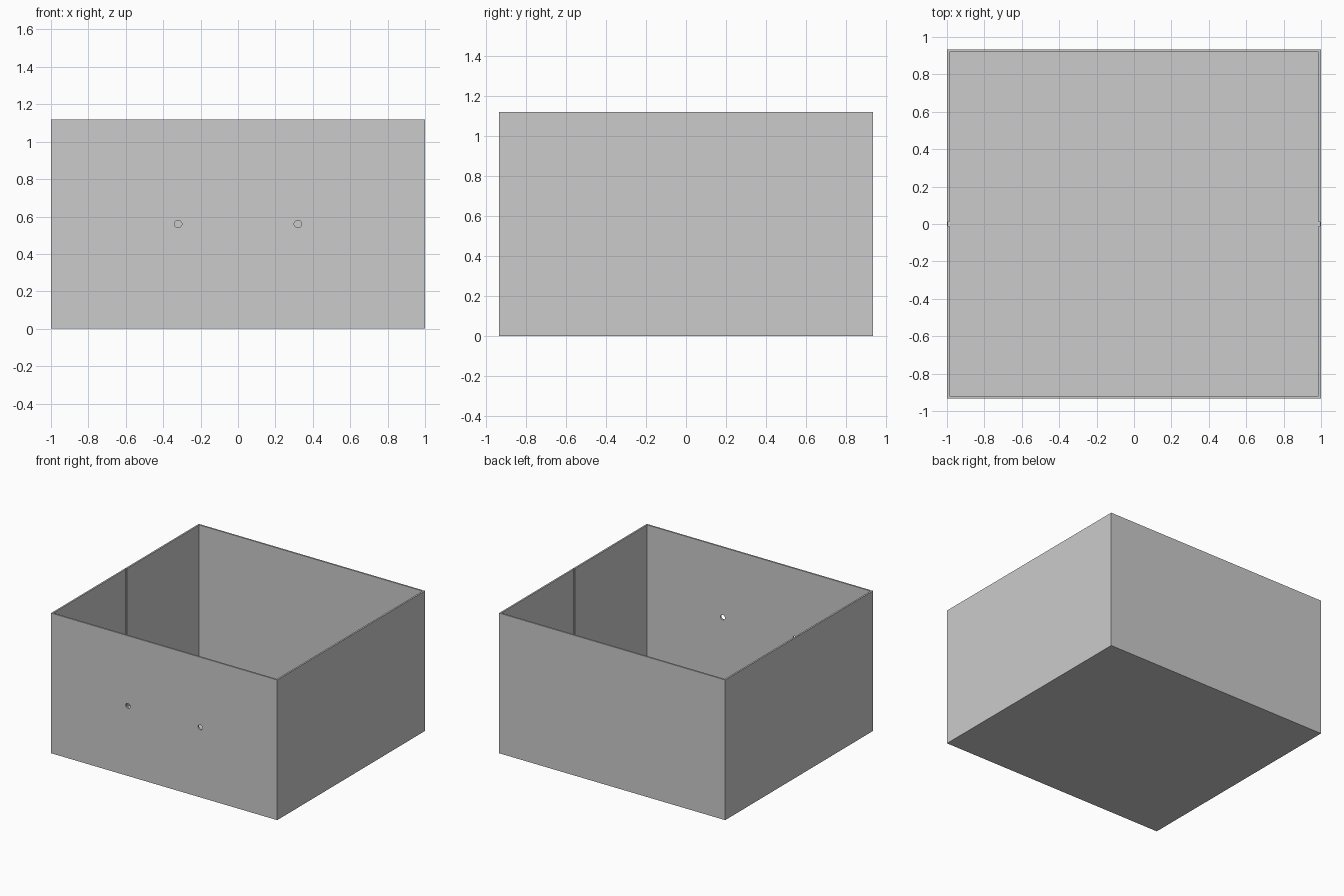
import bpy, bmesh
from mathutils import Matrix

if "Cube" in bpy.data.objects:
    bpy.data.objects.remove(bpy.data.objects["Cube"])

X, Y, H = 1.0, 0.933, 1.12   # half width, half depth, height
T = 0.0133                   # wall and floor thickness
GW, GD = 0.01, 0.0067        # groove half width and depth
HOLE_X, HOLE_Z, HOLE_R = 0.32, 0.56, 0.02


def make_object(name, bm):
    bmesh.ops.recalc_face_normals(bm, faces=bm.faces)
    mesh = bpy.data.meshes.new(name)
    bm.to_mesh(mesh)
    bm.free()
    obj = bpy.data.objects.new(name, mesh)
    bpy.context.collection.objects.link(obj)
    return obj


def prism(name, outline, z0, z1):
    bm = bmesh.new()
    face = bm.faces.new([bm.verts.new((x, y, z0)) for x, y in outline])
    ext = bmesh.ops.extrude_face_region(bm, geom=[face])
    verts = [v for v in ext["geom"] if isinstance(v, bmesh.types.BMVert)]
    bmesh.ops.translate(bm, verts=verts, vec=(0, 0, z1 - z0))
    return make_object(name, bm)


def cut(target, cutter):
    mod = target.modifiers.new(cutter.name, 'BOOLEAN')
    mod.operation = 'DIFFERENCE'
    mod.solver = 'EXACT'
    mod.object = cutter
    cutter.hide_render = True
    cutter.hide_set(True)


# Solid outer block
box = prism("open_box", [(-X, -Y), (X, -Y), (X, Y), (-X, Y)], 0, H)

# Cavity with a vertical groove in the middle of each side wall
ix, iy = X - T, Y - T
half = [(ix, -iy), (ix, -GW), (ix + GD, -GW), (ix + GD, GW), (ix, GW), (ix, iy)]
cavity = prism("cavity_cutter", half + [(-x, -y) for x, y in half], T, H + 0.1)
cut(box, cavity)

# Two round holes through the front wall
bm = bmesh.new()
for side in (-1, 1):
    bmesh.ops.create_cone(
        bm, cap_ends=True, segments=32, radius1=HOLE_R, radius2=HOLE_R, depth=0.1,
        matrix=Matrix.Translation((side * HOLE_X, -Y, HOLE_Z)) @ Matrix.Rotation(1.5707963, 4, 'X'))
cut(box, make_object("hole_cutter", bm))
